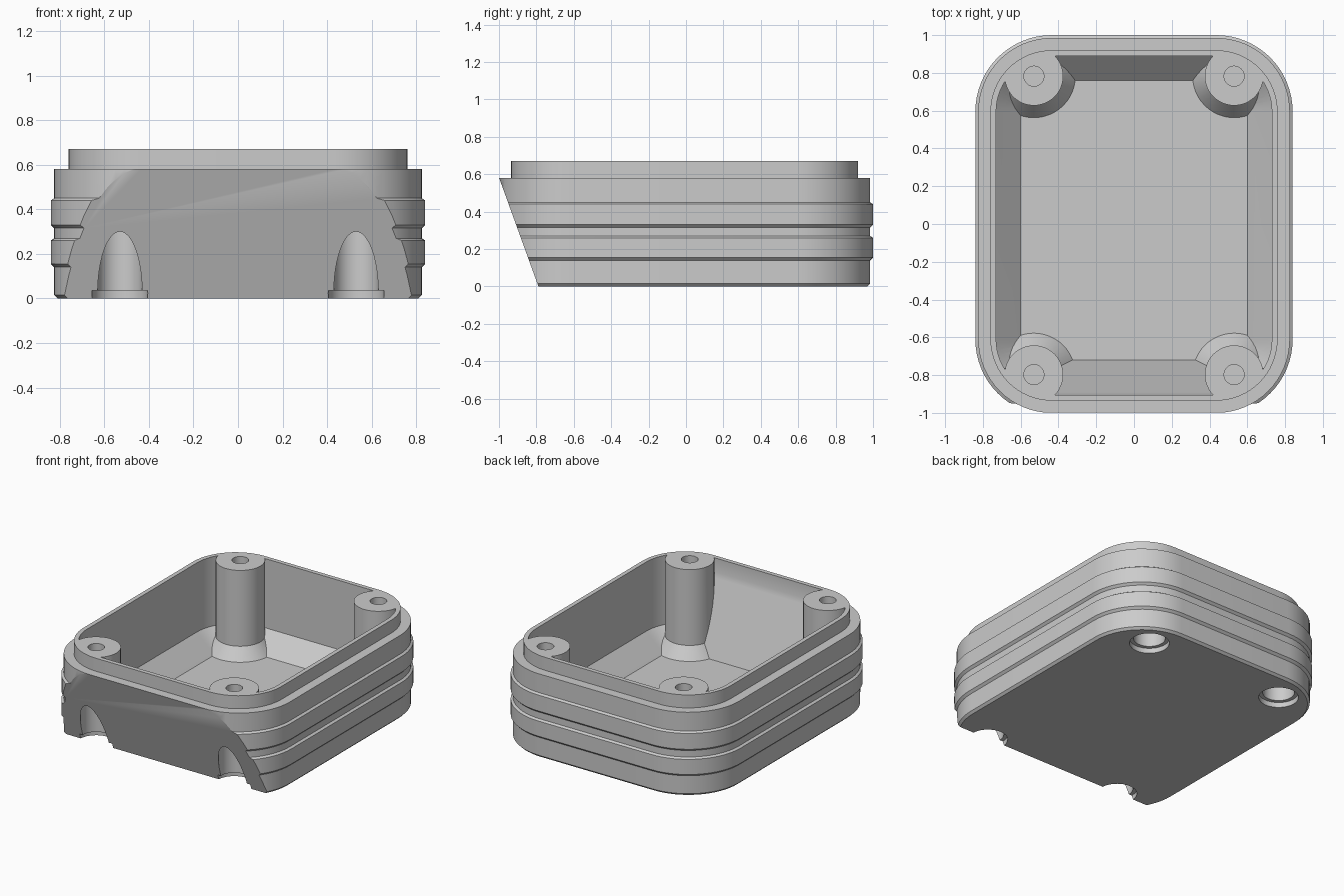
import bpy, bmesh, math
from mathutils import Vector

cube = bpy.data.objects.get("Cube")
if cube:
    bpy.data.objects.remove(cube, do_unlink=True)

HALF_X, HALF_Y, CORNER = 0.825, 0.9925, 0.39   # outer wall footprint
CENTER_Y = -0.0075
SLOPE = Vector((0, -0.58, -0.21))              # outward normal of the raked front

grey = bpy.data.materials.new("grey_plastic")
grey.use_nodes = True
grey.diffuse_color = (0.6, 0.6, 0.6, 1)
grey.node_tree.nodes["Principled BSDF"].inputs["Base Color"].default_value = (0.6, 0.6, 0.6, 1)


def rounded_rect(offset, steps=16):
    """Footprint outline, grown or shrunk by offset."""
    r = CORNER + offset
    points = []
    for quarter, (sx, sy) in enumerate([(1, 1), (-1, 1), (-1, -1), (1, -1)]):
        for i in range(steps + 1):
            a = (quarter + i / steps) * math.pi / 2
            points.append((sx * (HALF_X - CORNER) + r * math.cos(a),
                           CENTER_Y + sy * (HALF_Y - CORNER) + r * math.sin(a)))
    return points


def circle(cx, cy, r, steps=48):
    return [(cx + r * math.cos(i * math.tau / steps),
             cy + r * math.sin(i * math.tau / steps)) for i in range(steps)]


def stack(name, sections, rake=None):
    """Closed solid through (outline, z) sections, optionally cut by a raked plane."""
    bm = bmesh.new()
    rings = [[bm.verts.new((x, y, z)) for x, y in outline] for outline, z in sections]
    for low, high in zip(rings, rings[1:]):
        n = len(low)
        for i in range(n):
            j = (i + 1) % n
            bm.faces.new((low[i], low[j], high[j], high[i]))
    bm.faces.new(rings[0][::-1])
    bm.faces.new(rings[-1])
    if rake:
        cut = bmesh.ops.bisect_plane(bm, geom=bm.verts[:] + bm.edges[:] + bm.faces[:],
                                     plane_co=rake, plane_no=SLOPE, clear_outer=True)
        rim = [e for e in bm.edges if e.is_boundary]
        bmesh.ops.edgeloop_fill(bm, edges=rim)
    bmesh.ops.recalc_face_normals(bm, faces=bm.faces[:])
    mesh = bpy.data.meshes.new(name)
    bm.to_mesh(mesh)
    bm.free()
    obj = bpy.data.objects.new(name, mesh)
    bpy.context.collection.objects.link(obj)
    mesh.materials.append(grey)
    return obj


def subtract(target, cutter):
    mod = target.modifiers.new("cut", 'BOOLEAN')
    mod.operation, mod.solver, mod.object = 'DIFFERENCE', 'EXACT', cutter
    bpy.context.view_layer.objects.active = target
    bpy.ops.object.modifier_apply(modifier=mod.name)
    bpy.data.objects.remove(cutter, do_unlink=True)


# Outer shell with two raised bands and a stepped lip
profile = [(-0.015, 0), (0, 0.015), (0, 0.14), (0.015, 0.155), (0.015, 0.26),
           (0, 0.27), (0, 0.315), (0.015, 0.33), (0.015, 0.44), (0, 0.45),
           (0, 0.58), (-0.065, 0.58), (-0.065, 0.67)]
body = stack("enclosure_body", [(rounded_rect(o), z) for o, z in profile],
             rake=(0, -0.999, 0.58))

# Cavity with sloped floor edge and raked front wall
hollow = [(-0.225, 0.063), (-0.095, 0.19), (-0.095, 0.8)]
cavity = stack("cavity", [(rounded_rect(o), z) for o, z in hollow],
               rake=(0, -0.72, 0.063))

corners = [(sx * 0.53, CENTER_Y + sy * 0.79) for sx in (-1, 1) for sy in (-1, 1)]

# Corner posts with flared feet are left standing in the cavity
for x, y in corners:
    post = [(0.27, 0), (0.155, 0.144), (0.155, 0.9)]
    subtract(cavity, stack("post", [(circle(x, y, r), z) for r, z in post]))
subtract(body, cavity)

# Screw holes on top and stepped recesses underneath
for x, y in corners:
    hole = [(0.053, 0.5), (0.053, 0.8)]
    recess = [(0.125, -0.1), (0.125, 0.035), (0.1, 0.035), (0.1, 0.4)]
    for name, steps in (("screw_hole", hole), ("foot_recess", recess)):
        subtract(body, stack(name, [(circle(x, y, r), z) for r, z in steps]))

# Smooth corners, crisp edges
bpy.ops.object.select_all(action='DESELECT')
body.select_set(True)
bpy.context.view_layer.objects.active = body
bpy.ops.object.shade_smooth_by_angle(angle=math.radians(25))
